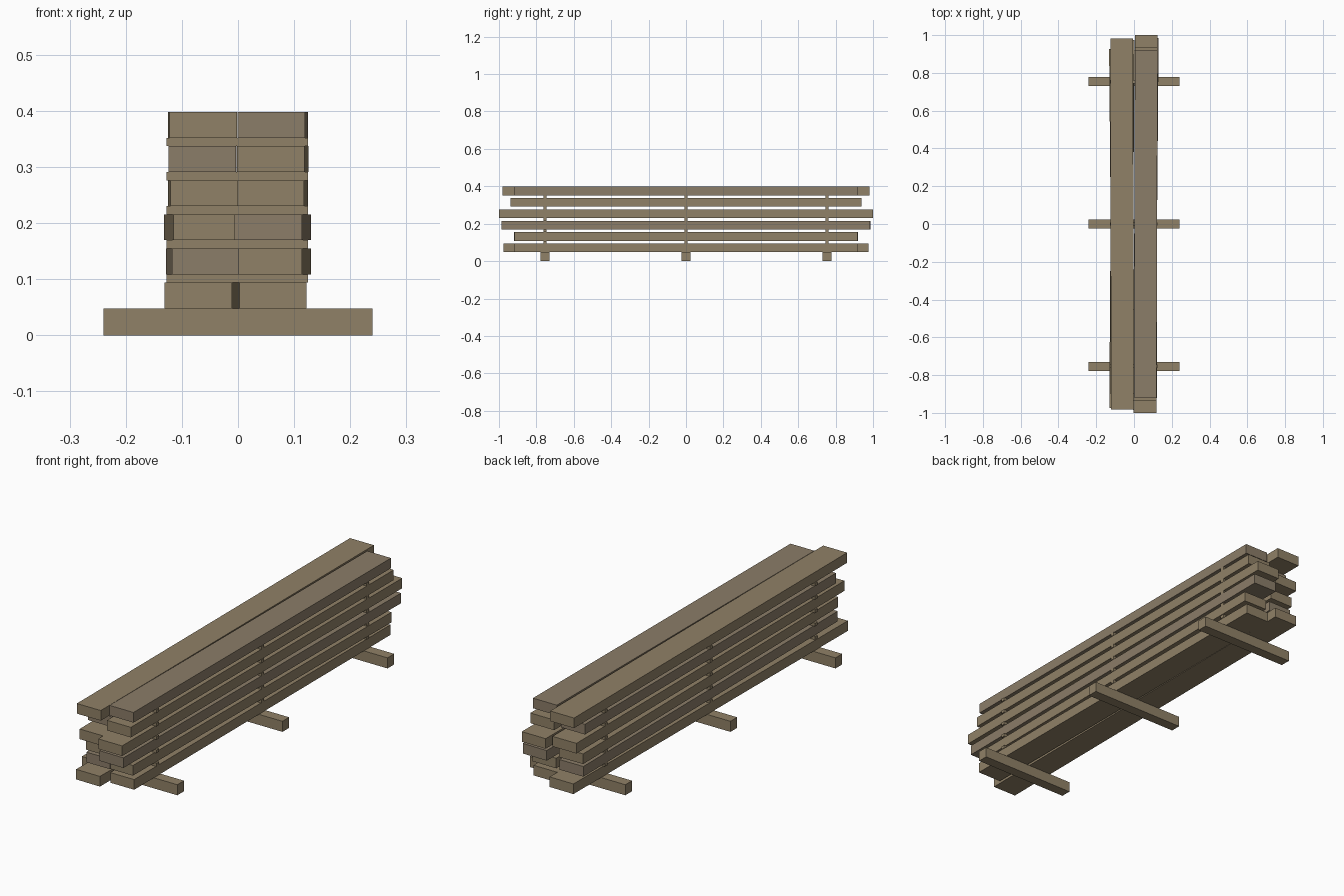
import bpy

if "Cube" in bpy.data.objects:
    bpy.data.objects.remove(bpy.data.objects["Cube"])


def material(name, rgb):
    m = bpy.data.materials.new(name)
    m.diffuse_color = (*rgb, 1)
    m.use_nodes = True
    m.node_tree.nodes["Principled BSDF"].inputs["Base Color"].default_value = m.diffuse_color
    return m


wood_warm = material("wood_warm", (0.28, 0.22, 0.135))
wood_grey = material("wood_grey", (0.26, 0.205, 0.14))


def box(name, size, loc, mat, turn=0.0):
    bpy.ops.mesh.primitive_cube_add(size=1, location=loc, rotation=(0, 0, turn))
    ob = bpy.context.object
    ob.name = name
    ob.scale = size
    bpy.ops.object.transform_apply(location=False, rotation=False, scale=True)
    ob.data.materials.append(mat)
    return ob


BEARER_H, BOARD_T, GAP, BOARD_W = 0.048, 0.046, 0.0148, 0.12
STATIONS = (-0.754, 0, 0.754)

# Ground bearers
for y in STATIONS:
    box("bearer", (0.48, 0.048, BEARER_H), (0, y, BEARER_H / 2), wood_warm)

# Board layers, bottom to top: (centre x, half length, turn) for left and right
layers = [
    ((-0.0640, 0.975, -0.0070), (0.0620, 0.920, 0.0005)),
    ((-0.0630, 0.920, 0.0055), (0.0620, 0.917, -0.0085)),
    ((-0.0635, 0.927, 0.0090), (0.0620, 0.985, -0.0080)),
    ((-0.0625, 0.965, 0.0026), (0.0615, 1.000, -0.0035)),
    ((-0.0630, 0.900, -0.0008), (0.0620, 0.938, -0.0037)),
    ((-0.0635, 0.982, 0.0015), (0.0620, 0.920, -0.0030)),
]
z = BEARER_H
for i, pair in enumerate(layers):
    for j, (x, half, turn) in enumerate(pair):
        mat = wood_grey if (i * 2 + j) % 3 == 2 else wood_warm
        box("board", (BOARD_W, 2 * half, BOARD_T), (x, 0, z + BOARD_T / 2), mat, turn)
    z += BOARD_T
    # Thin spacer sticks between layers
    if i < len(layers) - 1:
        for y in STATIONS:
            box("spacer_stick", (0.252, 0.018, GAP), (-0.001, y, z + GAP / 2), wood_warm)
    z += GAP
